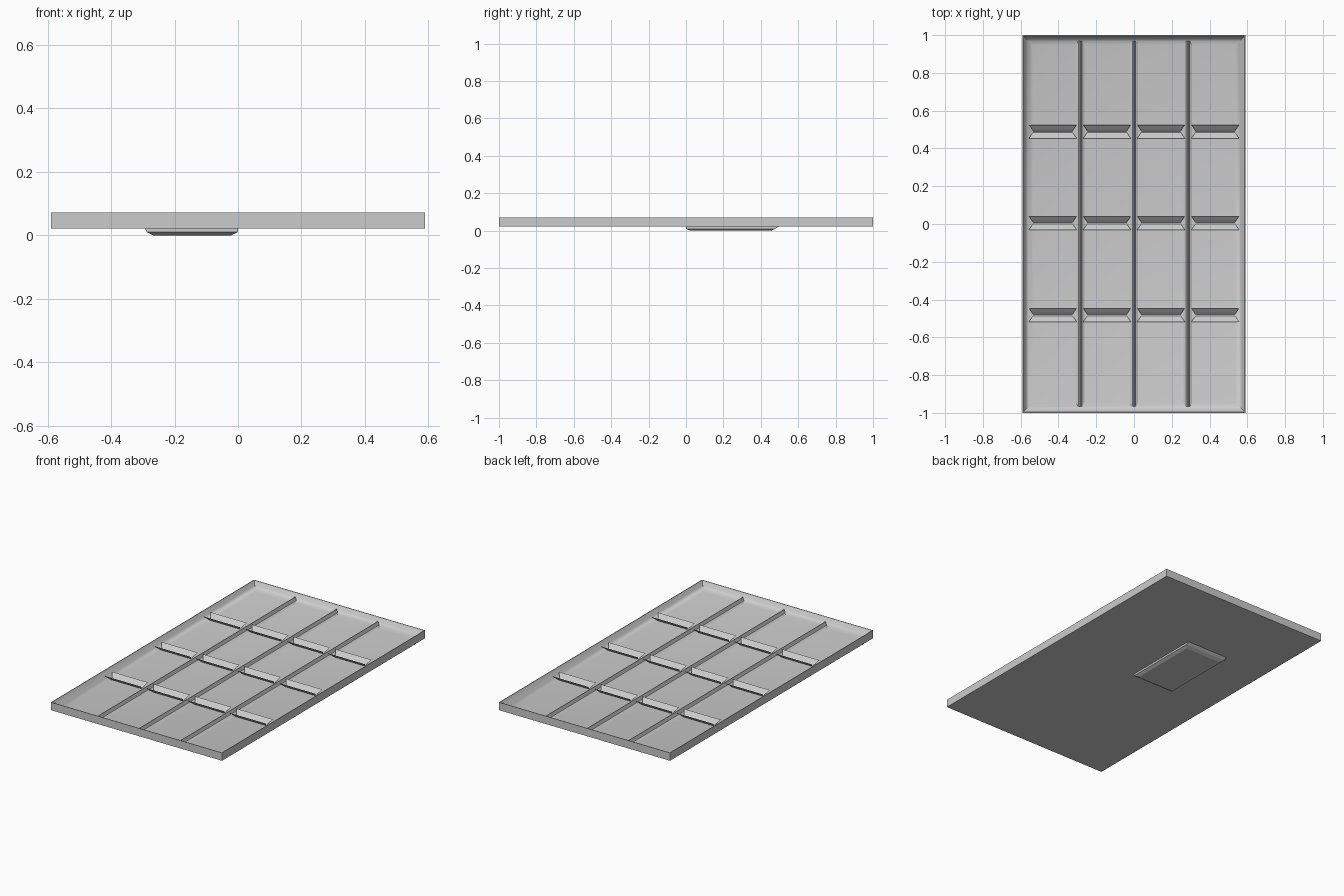
import bpy, bmesh

if "Cube" in bpy.data.objects:
    bpy.data.objects.remove(bpy.data.objects["Cube"])


def make_object(name, bm, smooth=False):
    bmesh.ops.recalc_face_normals(bm, faces=bm.faces)
    me = bpy.data.meshes.new(name)
    bm.to_mesh(me)
    bm.free()
    ob = bpy.data.objects.new(name, me)
    bpy.context.collection.objects.link(ob)
    if smooth:
        bpy.context.view_layer.objects.active = ob
        ob.select_set(True)
        bpy.ops.object.shade_smooth_by_angle(angle=0.7)
        ob.select_set(False)
    return ob


def loft_rects(name, rects, cap_start=True, cap_end=True, smooth=False):
    """Skin a list of (x0, x1, y0, y1, z) rectangles."""
    bm = bmesh.new()
    rings = [[bm.verts.new((x, y, z)) for x, y in
              ((x0, y0), (x1, y0), (x1, y1), (x0, y1))]
             for x0, x1, y0, y1, z in rects]
    for a, b in zip(rings, rings[1:]):
        for i in range(4):
            j = (i + 1) % 4
            bm.faces.new((a[i], a[j], b[j], b[i]))
    if cap_start:
        bm.faces.new(rings[0])
    if cap_end:
        bm.faces.new(rings[-1])
    return make_object(name, bm, smooth)


def strip(name, rows, smooth=False):
    """Open sheet from rows of (x0, x1) style point pairs."""
    bm = bmesh.new()
    pairs = [[bm.verts.new(p) for p in row] for row in rows]
    for a, b in zip(pairs, pairs[1:]):
        bm.faces.new((a[0], a[1], b[1], b[0]))
    return make_object(name, bm, smooth)


W, L = 0.59, 1.0
BASE, FLOOR, RIM = 0.022, 0.030, 0.071


def ring(inset, z):
    return (-W + inset, W - inset, -L + inset, L - inset, z)


# Shallow tray: outer walls, thin rim, sloping inner walls, floor
loft_rects("tray", [ring(0, BASE), ring(0, RIM), ring(0.004, RIM),
                    ring(0.018, 0.048), ring(0.032, 0.036),
                    ring(0.055, FLOOR)], smooth=True)

# Long ridges between the four channels
ridge = [(-0.022, FLOOR), (-0.009, 0.037), (-0.002, 0.057),
         (0.002, 0.057), (0.009, 0.037), (0.022, FLOOR)]
for x in (-0.285, 0, 0.285):
    strip("channel_ridge", [((x + dx, -0.965, z), (x + dx, 0.97, z))
                            for dx, z in ridge])

# Tapered open V louvres across each channel
louvre = [(0.035, 0.125, 0.060), (0.016, 0.112, 0.043), (0.003, 0.104, FLOOR),
          (-0.003, 0.104, FLOOR), (-0.035, 0.127, 0.060)]
for cx in (-0.43, -0.143, 0.143, 0.43):
    for cy in (-0.483, 0.004, 0.488):
        strip("louvre", [((cx - h, cy + dy, z), (cx + h, cy + dy, z))
                         for dy, h, z in louvre])

# Chamfered connection box on the underside
loft_rects("junction_box", [(-0.293, 0, 0, 0.495, BASE),
                            (-0.288, 0, 0, 0.478, 0.010),
                            (-0.268, -0.02, 0.022, 0.455, 0.0)],
           cap_start=False)
